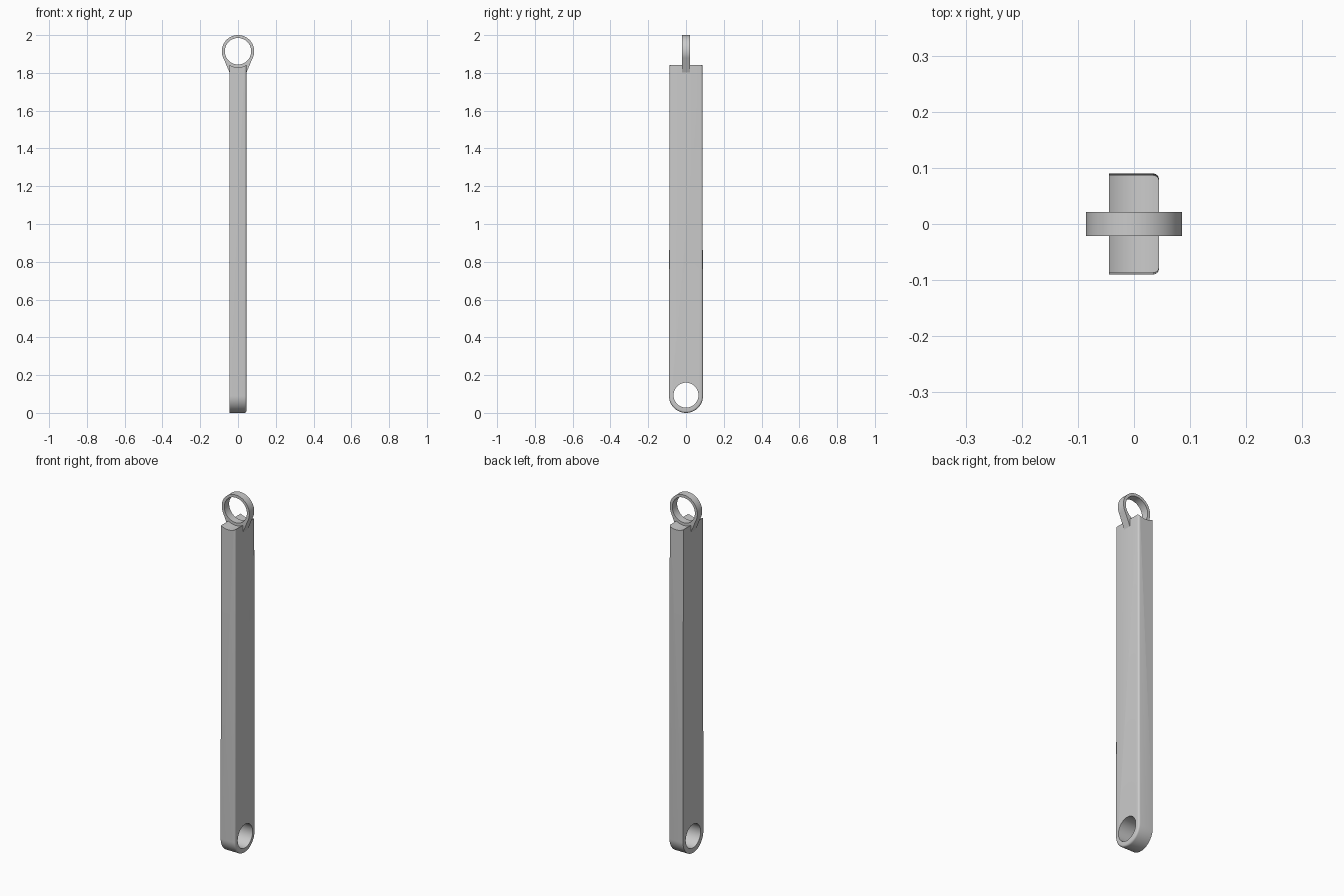
import bpy, bmesh
from math import sin, cos, pi, radians
from mathutils import Vector

cube = bpy.data.objects.get("Cube")
if cube:
    bpy.data.objects.remove(cube, do_unlink=True)

HALF_X, TOP_Y, END_R = 0.0445, 0.087, 0.09
RING_Z, RING_R, RING_HOLE, RING_HALF = 1.9145, 0.0855, 0.07, 0.0215
BAR_TOP = 1.842

grey = bpy.data.materials.new("plain_grey")
grey.use_nodes = True
colour = (0.6, 0.6, 0.6, 1)
grey.diffuse_color = colour
grey.node_tree.nodes["Principled BSDF"].inputs["Base Color"].default_value = colour


def arc(radius, centre_z, start, end, steps):
    angles = [radians(start + (end - start) * i / steps) for i in range(steps + 1)]
    return [(radius * cos(a), centre_z + radius * sin(a)) for a in angles]


def extrude_profile(name, points, half, axis):
    """Extrude a (side, z) outline symmetrically along x or y."""
    bm = bmesh.new()
    place = (lambda s, z: (-half, s, z)) if axis == "x" else (lambda s, z: (s, -half, z))
    face = bm.faces.new([bm.verts.new(place(s, z)) for s, z in points])
    out = bmesh.ops.extrude_face_region(bm, geom=[face])
    step = Vector((2 * half, 0, 0)) if axis == "x" else Vector((0, 2 * half, 0))
    moved = [v for v in out["geom"] if isinstance(v, bmesh.types.BMVert)]
    bmesh.ops.translate(bm, verts=moved, vec=step)
    bmesh.ops.recalc_face_normals(bm, faces=bm.faces)
    mesh = bpy.data.meshes.new(name)
    bm.to_mesh(mesh)
    bm.free()
    mesh.materials.append(grey)
    obj = bpy.data.objects.new(name, mesh)
    bpy.context.collection.objects.link(obj)
    return obj


def cut_round(obj, radius, z, axis):
    """Cut a round hole through the part."""
    cutter = extrude_profile(obj.name + "_cutter", arc(radius, z, 0, 354.375, 63), 0.3, axis)
    mod = obj.modifiers.new("hole", "BOOLEAN")
    mod.operation, mod.solver, mod.object = "DIFFERENCE", "EXACT", cutter
    bpy.context.view_layer.objects.active = obj
    bpy.ops.object.modifier_apply(modifier=mod.name)
    bpy.data.objects.remove(cutter, do_unlink=True)


def smooth(obj):
    bpy.ops.object.select_all(action="DESELECT")
    obj.select_set(True)
    bpy.context.view_layer.objects.active = obj
    bpy.ops.object.shade_smooth_by_angle(angle=radians(30))


# Bar: slightly tapered strip with a round lower end
outline = arc(END_R, END_R, 180, 360, 32) + [(TOP_Y, BAR_TOP), (-TOP_Y, BAR_TOP)]
bar = extrude_profile("bar", outline, HALF_X, "x")

# Soften the long edges on the left face only
bm = bmesh.new()
bm.from_mesh(bar.data)
rim = [e for e in bm.edges
       if all(v.co.x > 0 for v in e.verts)
       and not all(v.co.z > BAR_TOP - 0.01 for v in e.verts)]
bmesh.ops.bevel(bm, geom=rim, offset=0.01, segments=4, profile=0.5, affect="EDGES")
bm.to_mesh(bar.data)
bm.free()

# Pin hole at the lower end and hollow seat under the ring
cut_round(bar, 0.066, 0.094, "x")
cut_round(bar, RING_R, RING_Z, "y")
smooth(bar)

# Ring with a neck tapering into the bar
neck = [(-HALF_X + 0.0005, 1.8), (HALF_X - 0.0005, 1.8)]
ring = extrude_profile("ring", arc(RING_R, RING_Z, -28, 208, 48) + neck, RING_HALF, "y")
cut_round(ring, RING_HOLE, RING_Z, "y")
smooth(ring)
